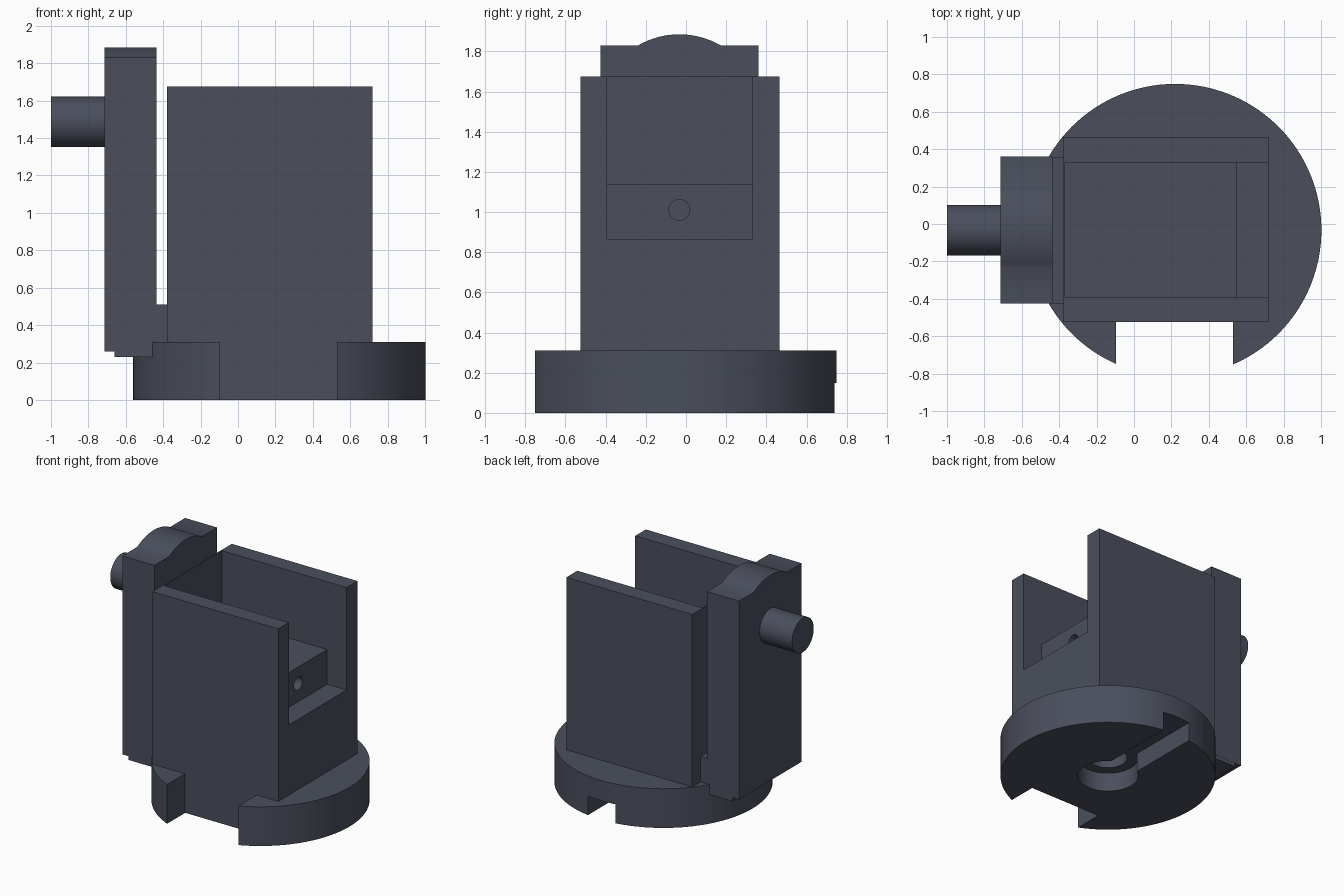
import bpy, bmesh, math
from mathutils import Matrix, Vector

if "Cube" in bpy.data.objects:
    bpy.data.objects.remove(bpy.data.objects["Cube"])

slate = bpy.data.materials.new("dark slate")
slate.diffuse_color = (0.069, 0.078, 0.108, 1)
slate.use_nodes = True
slate.node_tree.nodes["Principled BSDF"].inputs["Base Color"].default_value = slate.diffuse_color

CX, CY = 0.22, -0.033      # turntable axis


def finish(name, bm):
    bmesh.ops.recalc_face_normals(bm, faces=bm.faces)
    me = bpy.data.meshes.new(name)
    bm.to_mesh(me)
    bm.free()
    me.materials.append(slate)
    ob = bpy.data.objects.new(name, me)
    bpy.context.collection.objects.link(ob)
    return ob


def box(name, x, y, z):
    bm = bmesh.new()
    bmesh.ops.create_cube(bm, size=1)
    for v in bm.verts:
        v.co = [r[0] if c < 0 else r[1] for c, r in zip(v.co, (x, y, z))]
    return finish(name, bm)


def cylinder(name, start, end, radius, sides=64):
    a, b = Vector(start), Vector(end)
    bm = bmesh.new()
    rot = (b - a).to_track_quat('Z', 'Y').to_matrix().to_4x4()
    bmesh.ops.create_cone(bm, cap_ends=True, segments=sides, radius1=radius,
                          radius2=radius, depth=(b - a).length,
                          matrix=Matrix.Translation((a + b) / 2) @ rot)
    return finish(name, bm)


def cut(target, *cutters):
    for c in cutters:
        c.hide_render = True
        bpy.context.view_layer.objects.active = target
        mod = target.modifiers.new("cut", 'BOOLEAN')
        mod.operation = 'DIFFERENCE'
        mod.solver = 'EXACT'
        mod.object = c
        bpy.ops.object.modifier_apply(modifier=mod.name)
        bpy.data.objects.remove(c)


def smooth(ob):
    bpy.ops.object.select_all(action='DESELECT')
    ob.select_set(True)
    bpy.context.view_layer.objects.active = ob
    bpy.ops.object.shade_smooth_by_angle(angle=math.radians(30))


def front_notch():
    return box("notch_cutter", (-0.097, 0.53), (-1, -0.522), (-0.1, 0.43))


# Round base with front notch, stepped pocket and keyway underneath
base = cylinder("round_base", (CX, CY, 0), (CX, CY, 0.31), 0.782, 128)
cut(base, front_notch(),
    box("keyway_cutter", (CX - 0.12, CX + 0.12), (CY, 1), (-0.1, 0.15)),
    cylinder("pocket_cutter", (CX, CY, -0.1), (CX, CY, 0.15), 0.22),
    cylinder("bore_cutter", (CX, CY, -0.1), (CX, CY, 0.4), 0.14))
smooth(base)

# Housing with an open channel, an inner step and a bolt hole
housing = box("housing", (-0.38, 0.72), (-0.525, 0.465), (0.31, 1.675))
cut(housing, front_notch(),
    box("channel_cutter", (-0.37, 1), (-0.393, 0.33), (1.14, 2)),
    box("step_cutter", (0.55, 1), (-0.393, 0.33), (0.865, 1.5)),
    cylinder("hole_cutter", (0.25, CY, 1.01), (0.7, CY, 1.01), 0.052, 32))
smooth(housing)

# Side arm: flat plate profile with a domed top, extruded along x
prof = [(-0.425, 0.26), (0.36, 0.26), (0.36, 1.83)]
R = 0.41
half = math.asin(0.205 / R)
for i in range(17):
    a = half - 2 * half * i / 16
    prof.append((CY + R * math.sin(a), 1.885 - R + R * math.cos(a)))
prof.append((-0.425, 1.83))
bm = bmesh.new()
face = bm.faces.new([bm.verts.new((-0.715, y, z)) for y, z in prof])
ext = bmesh.ops.extrude_face_region(bm, geom=[face])
bmesh.ops.translate(bm, vec=(0.28, 0, 0),
                    verts=[g for g in ext["geom"] if isinstance(g, bmesh.types.BMVert)])
smooth(finish("side_arm", bm))

# Foot joining the arm to the base and housing
box("arm_foot", (-0.66, -0.38), (-0.424, 0.359), (0.23, 0.51))

# Stub shaft on the outside of the arm
smooth(cylinder("stub_shaft", (-1, CY, 1.487), (-0.7, CY, 1.487), 0.135))
